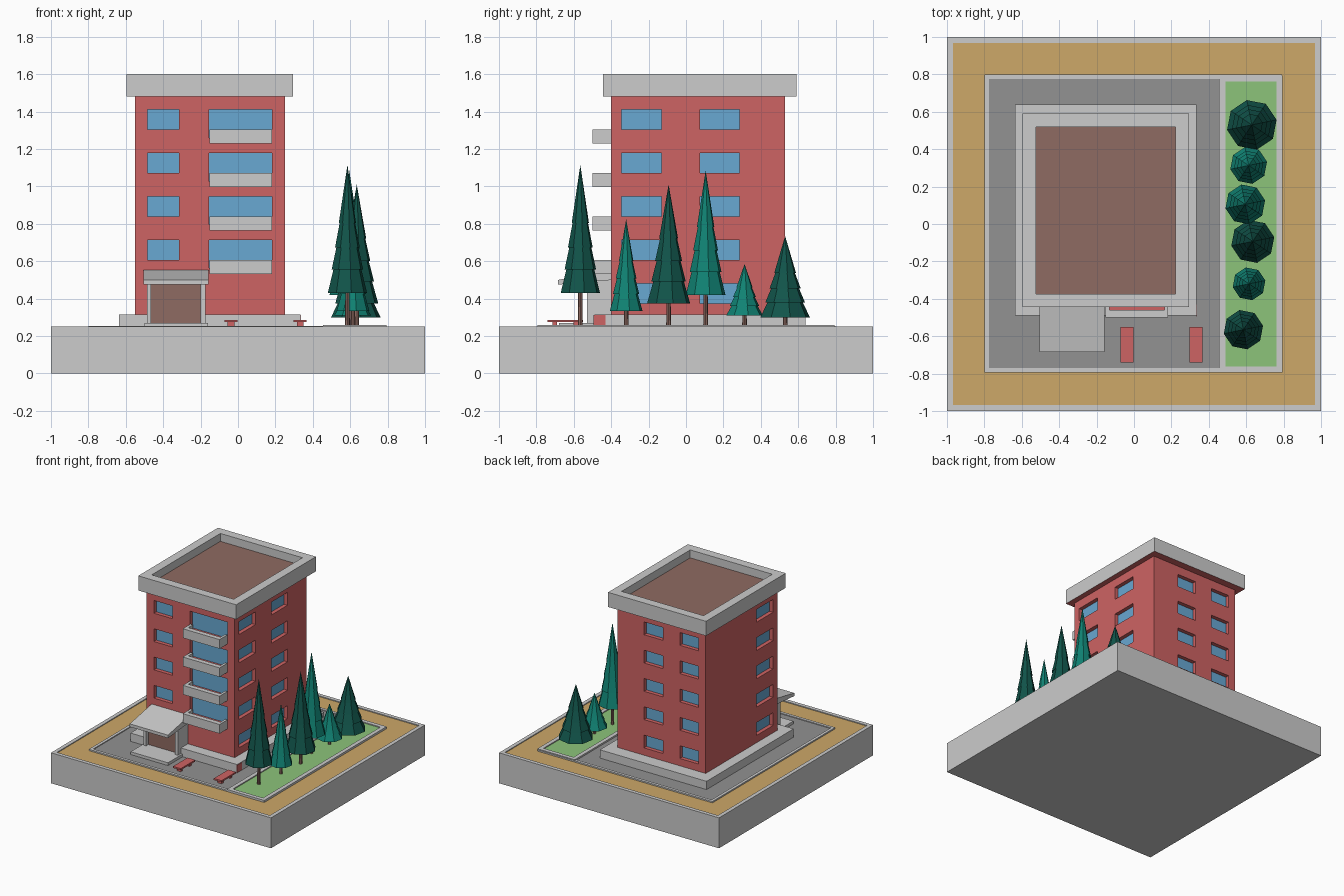
import bpy, bmesh, math

if "Cube" in bpy.data.objects:
    bpy.data.objects.remove(bpy.data.objects["Cube"])


def material(name, r, g, b):
    m = bpy.data.materials.new(name)
    lin = [(c / 255 / 12.92) if c < 10 else ((c / 255 + 0.055) / 1.055) ** 2.4 for c in (r, g, b)]
    m.diffuse_color = (*lin, 1)
    m.use_nodes = True
    m.node_tree.nodes["Principled BSDF"].inputs["Base Color"].default_value = m.diffuse_color
    return m


GRAY = material("concrete gray", 204, 204, 204)
RED = material("brick red", 206, 99, 99)
BLUE = material("window blue", 104, 168, 210)
BROWN = material("brown", 143, 107, 98)
TAN = material("sand tan", 205, 168, 104)
ASPHALT = material("asphalt gray", 146, 146, 146)
GREEN = material("lawn green", 140, 196, 122)
PINE = material("dark pine", 17, 84, 74)
TEAL = material("teal pine", 16, 130, 115)


def finish(name, bm, mats):
    bmesh.ops.recalc_face_normals(bm, faces=bm.faces)
    me = bpy.data.meshes.new(name)
    bm.to_mesh(me)
    bm.free()
    for m in mats:
        me.materials.append(m)
    ob = bpy.data.objects.new(name, me)
    bpy.context.collection.objects.link(ob)
    return ob


def bridge(bm, a, b):
    n = len(a)
    for i in range(n):
        bm.faces.new((a[i], a[(i + 1) % n], b[(i + 1) % n], b[i]))


def rect(bm, x0, x1, y0, y1, z):
    return [bm.verts.new((x, y, z)) for x, y in ((x0, y0), (x1, y0), (x1, y1), (x0, y1))]


def boxes(name, mats, *items):
    """Several boxes in one mesh: (x0, x1, y0, y1, z0, z1[, material index])."""
    bm = bmesh.new()
    for x0, x1, y0, y1, z0, z1, *mi in items:
        lo, hi = rect(bm, x0, x1, y0, y1, z0), rect(bm, x0, x1, y0, y1, z1)
        before = set(bm.faces)
        bm.faces.new(lo[::-1])
        bm.faces.new(hi)
        bridge(bm, lo, hi)
        for f in set(bm.faces) - before:
            f.material_index = mi[0] if mi else 0
    return finish(name, bm, mats)


def tray(name, x0, x1, y0, y1, z0, z1, t, floor_z, mats):
    """Box with a raised rim of width t and a coloured sunken floor."""
    bm = bmesh.new()
    loops = [rect(bm, x0, x1, y0, y1, z0), rect(bm, x0, x1, y0, y1, z1),
             rect(bm, x0 + t, x1 - t, y0 + t, y1 - t, z1),
             rect(bm, x0 + t, x1 - t, y0 + t, y1 - t, floor_z)]
    for a, b in zip(loops, loops[1:]):
        bridge(bm, a, b)
    bottom = bm.faces.new(loops[0][::-1])
    bm.faces.new(loops[3]).material_index = 1
    if len(mats) > 2:
        bottom.material_index = 2
    return finish(name, bm, mats)


# Ground: plinth, paved yard, lawn strip
tray("plinth", -1, 1, -1, 1, 0, 0.25, 0.032, 0.243, [GRAY, TAN])
tray("paved_yard", -0.8, 0.79, -0.795, 0.8, 0.22, 0.254, 0.024, 0.247, [GRAY, ASPHALT])
tray("lawn_strip", 0.455, 0.795, -0.795, 0.795, 0.23, 0.26, 0.033, 0.252, [GRAY, GREEN])

# Building foundation, with the small red plate on its front right end
boxes("foundation", [GRAY], (-0.635, 0.335, -0.49, 0.64, 0.235, 0.315))
boxes("foundation_end_plate", [RED], (0.334, 0.338, -0.495, -0.43, 0.25, 0.312))

# Window openings: front, back, left, right
D = 0.04
X0, X1, Y0, Y1 = -0.55, 0.25, -0.40, 0.53
cuts, panes = [], []


def opening(side, a, b, z0, z1):
    e, p = 0.05, 0.008
    if side == "front":
        cuts.append((a, b, Y0 - e, Y0 + D, z0, z1))
        panes.append((a, b, Y0 + D - p, Y0 + D, z0, z1))
    elif side == "back":
        cuts.append((a, b, Y1 - D, Y1 + e, z0, z1))
        panes.append((a, b, Y1 - D, Y1 - D + p, z0, z1))
    elif side == "left":
        cuts.append((X0 - e, X0 + D, a, b, z0, z1))
        panes.append((X0 + D - p, X0 + D, a, b, z0, z1))
    else:
        cuts.append((X1 - D, X1 + e, a, b, z0, z1))
        panes.append((X1 - D, X1 - D + p, a, b, z0, z1))


for i in range(5):
    z0 = 0.375 + 0.2325 * i
    z1 = z0 + 0.105
    opening("back", -0.485, -0.315, z0, z1)
    opening("back", -0.16, 0.01, z0, z1)
    opening("left", -0.345, -0.13, z0, z1)
    opening("right", -0.345, -0.13, z0, z1)
    opening("right", 0.075, 0.285, z0, z1)
    if i:
        opening("front", -0.485, -0.315, z0, z1)
        # Balcony door and its balcony: slab, red floor, parapets
        opening("front", -0.155, 0.183, z0 - 0.045, z1)
        b0 = z0 - 0.075
        boxes(f"balcony_{i}", [GRAY, RED],
              (-0.152, 0.183, -0.5, -0.39, b0, b0 + 0.028),
              (-0.13, 0.163, -0.46, -0.395, b0 + 0.028, b0 + 0.034, 1),
              (-0.152, 0.183, -0.5, -0.46, b0 + 0.028, z0),
              (-0.152, -0.13, -0.46, -0.4, b0 + 0.028, z0),
              (0.163, 0.183, -0.46, -0.4, b0 + 0.028, z0))

# Tower body with the openings cut in
body = boxes("tower_body", [RED], (X0, X1, Y0, Y1, 0.3, 1.49))
cutter = boxes("window_cutter", [RED], *cuts)
cutter.hide_render = True
mod = body.modifiers.new("windows", "BOOLEAN")
mod.operation, mod.solver, mod.object = "DIFFERENCE", "EXACT", cutter
bpy.context.view_layer.objects.active = body
bpy.ops.object.modifier_apply(modifier=mod.name)
bpy.data.objects.remove(cutter)
boxes("window_panes", [BLUE], *panes)

# Roof parapet with brown deck and red soffit
tray("roof_parapet", -0.595, 0.295, -0.445, 0.59, 1.48, 1.6, 0.072, 1.535, [GRAY, BROWN, RED])

# Entrance: step, side walls, door, sloped canopy
boxes("entrance_step", [GRAY], (-0.5, -0.16, -0.68, -0.48, 0.24, 0.27))
boxes("entrance_walls", [GRAY], (-0.487, -0.465, -0.53, -0.395, 0.26, 0.5),
      (-0.2, -0.175, -0.53, -0.395, 0.26, 0.5))
boxes("entrance_door", [BROWN], (-0.466, -0.199, -0.5, -0.395, 0.27, 0.5))
canopy = bmesh.new()
ends = [[canopy.verts.new((x, y, z)) for y, z in
         ((-0.685, 0.475), (-0.685, 0.5), (-0.395, 0.555), (-0.395, 0.5))] for x in (-0.505, -0.157)]
bridge(canopy, *ends)
for e in ends:
    canopy.faces.new(e)
finish("entrance_canopy", canopy, [GRAY])

# Benches
for n, x in (("left", -0.0375), ("right", 0.3325)):
    boxes(f"bench_{n}", [RED], (x - 0.035, x + 0.035, -0.74, -0.552, 0.274, 0.287),
          (x - 0.018, x + 0.018, -0.715, -0.69, 0.24, 0.274),
          (x - 0.018, x + 0.018, -0.602, -0.577, 0.24, 0.274))

# Conifers: eight-sided stacked tiers on thin trunks (x, y, bottom, top, radius, colour)
TREES = [(0.585, -0.565, 0.43, 1.115, 0.107, PINE), (0.615, -0.32, 0.335, 0.825, 0.089, TEAL),
         (0.635, -0.093, 0.375, 1.01, 0.117, PINE), (0.595, 0.105, 0.42, 1.085, 0.108, TEAL),
         (0.613, 0.315, 0.31, 0.585, 0.09, TEAL), (0.63, 0.53, 0.3, 0.735, 0.135, PINE)]
TREES[4] = (0.613, 0.313, 0.31, 0.585, 0.1, TEAL)
TIERS = (0, 0.2, 0.37, 0.56)
for i, (x, y, z0, z1, r, col) in enumerate(TREES, 1):
    profile = []
    for k, f in enumerate(TIERS):
        if k:
            profile.append((0.86 * (1 - f), f))
        profile.append((1 - f, f - (0.015 if k else 0)))
    bm = bmesh.new()
    loops = [[bm.verts.new((x + r * p * math.cos(a * math.pi / 4 + 0.2),
                            y + r * p * math.sin(a * math.pi / 4 + 0.2),
                            z0 + f * (z1 - z0))) for a in range(8)] for p, f in profile]
    bm.faces.new(loops[0][::-1])
    for a, b in zip(loops, loops[1:]):
        bridge(bm, a, b)
    tip = bm.verts.new((x, y, z1))
    for a in range(8):
        bm.faces.new((loops[-1][a], loops[-1][(a + 1) % 8], tip))
    finish(f"tree_{i}_foliage", bm, [col])
    bm = bmesh.new()
    bmesh.ops.create_cone(bm, cap_ends=True, segments=8, radius1=0.013, radius2=0.011, depth=z0 - 0.22)
    bmesh.ops.translate(bm, verts=bm.verts, vec=(x, y, (z0 + 0.02 + 0.24) / 2))
    finish(f"tree_{i}_trunk", bm, [BROWN])
